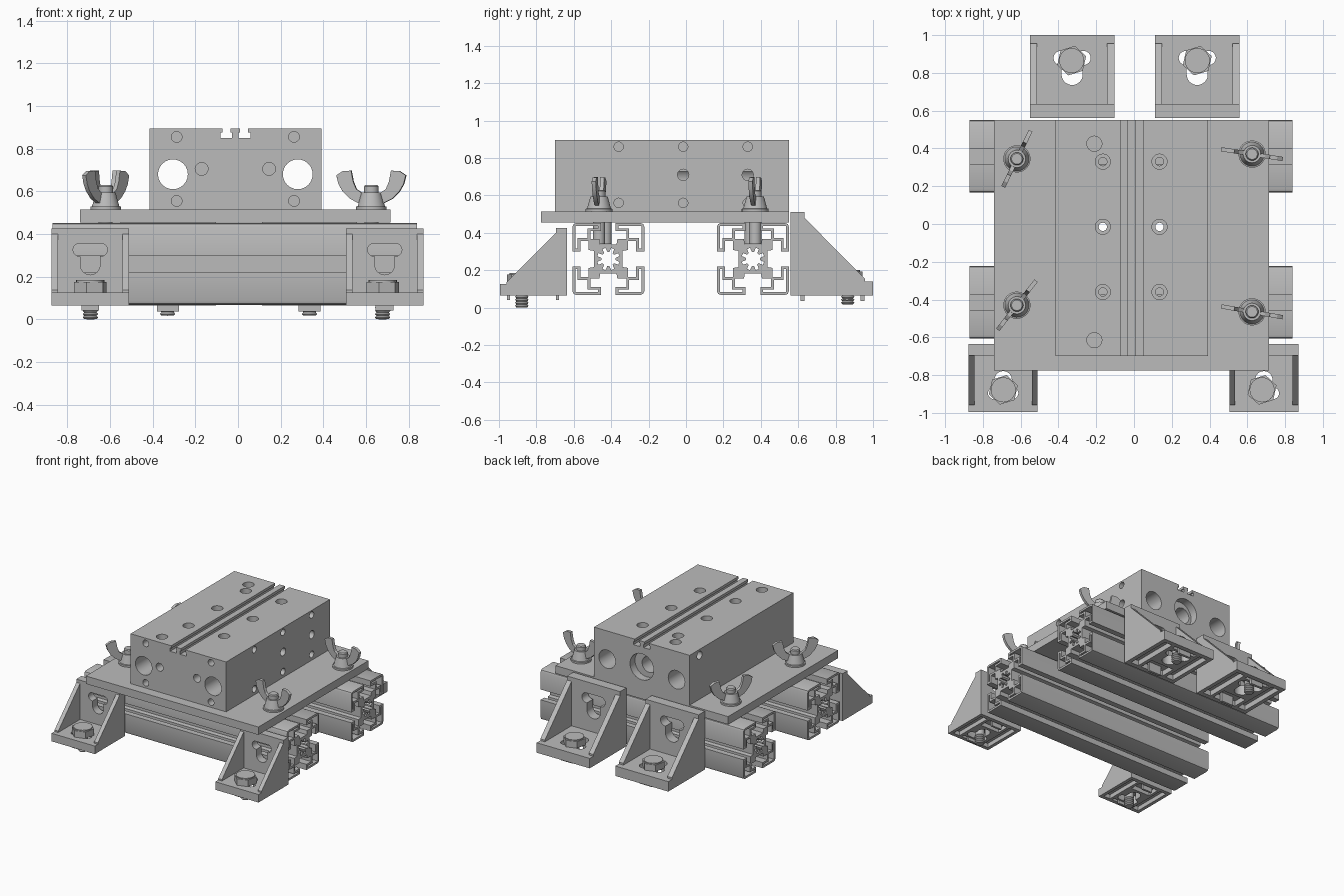
import bpy, bmesh, math
from mathutils import Matrix, Vector

cube = bpy.data.objects.get("Cube")
if cube:
    bpy.data.objects.remove(cube)

grey = bpy.data.materials.new("machined grey")
grey.use_nodes = True
grey.diffuse_color = (0.5, 0.5, 0.5, 1)
grey.node_tree.nodes["Principled BSDF"].inputs["Base Color"].default_value = (0.5, 0.5, 0.5, 1)

XZ = Matrix.Rotation(math.pi / 2, 4, 'X')            # outline in x, z; extruded along -y
YZ = Matrix(((0, 0, 1, 0), (1, 0, 0, 0), (0, 1, 0, 0), (0, 0, 0, 1)))  # outline in y, z
FLAT = Matrix.Identity(4)


def prism(bm, pts, lo, hi, mat=FLAT):
    """Extrude a 2D outline between two heights."""
    a = [bm.verts.new(mat @ Vector((x, y, lo))) for x, y in pts]
    b = [bm.verts.new(mat @ Vector((x, y, hi))) for x, y in pts]
    faces = [bm.faces.new(a[::-1]), bm.faces.new(b)]
    for i in range(len(a)):
        j = (i + 1) % len(a)
        faces.append(bm.faces.new((a[i], a[j], b[j], b[i])))
    bmesh.ops.recalc_face_normals(bm, faces=faces)


def rect(x0, x1, y0, y1):
    return [(x0, y0), (x1, y0), (x1, y1), (x0, y1)]


def circle(r, n=32, cx=0, cy=0, start=0, sweep=math.tau):
    return [(cx + r * math.cos(start + sweep * i / n), cy + r * math.sin(start + sweep * i / n))
            for i in range(n)]


def lathe(bm, profile, n=32):
    """Spin a radius, height profile about z; it starts and ends on the axis."""
    verts = [bm.verts.new((r, 0, z)) for r, z in profile]
    edges = [bm.edges.new(p) for p in zip(verts, verts[1:])]
    bmesh.ops.spin(bm, geom=verts + edges, cent=(0, 0, 0), axis=(0, 0, 1),
                   angle=math.tau, steps=n, use_merge=True)
    bmesh.ops.remove_doubles(bm, verts=bm.verts, dist=1e-5)
    bmesh.ops.recalc_face_normals(bm, faces=bm.faces)


def place(name, mesh, loc=(0, 0, 0), turn=0, scale=(1, 1, 1)):
    obj = bpy.data.objects.new(name, mesh)
    obj.location, obj.scale = loc, scale
    obj.rotation_euler.z = turn
    bpy.context.collection.objects.link(obj)
    return obj


def finish(bm, name):
    mesh = bpy.data.meshes.new(name)
    bm.to_mesh(mesh)
    bm.free()
    mesh.materials.append(grey)
    return mesh


def cut(obj, pts, lo, hi, mat=FLAT):
    """Subtract an extruded outline from an object."""
    bm = bmesh.new()
    prism(bm, pts, lo, hi, mat)
    cutter = place("cutter", finish(bm, "cutter"))
    cutter.hide_render = True
    mod = obj.modifiers.new("cut", 'BOOLEAN')
    mod.operation, mod.solver, mod.object = 'DIFFERENCE', 'EXACT', cutter
    graph = bpy.context.evaluated_depsgraph_get()
    mesh = bpy.data.meshes.new_from_object(obj.evaluated_get(graph))
    obj.modifiers.clear()
    obj.data = mesh
    bpy.data.objects.remove(cutter)


def drill(obj, point, direction, r, depth):
    turn = Vector(direction).to_track_quat('Z', 'Y').to_matrix().to_4x4()
    cut(obj, circle(r, 24), -0.02, depth, Matrix.Translation(point) @ turn)


# Main block with twin undercut grooves along the top
MID = -0.0125
half = [(0.403, 0.515), (0.403, 0.895), (0.06, 0.895), (0.06, 0.875), (0.07, 0.875),
        (0.07, 0.85), (0.0155, 0.85), (0.0155, 0.875), (0.022, 0.875), (0.022, 0.895)]
outline = [(MID + x, z) for x, z in half] + [(MID - x, z) for x, z in half[::-1]]
bm = bmesh.new()
prism(bm, outline, -0.55, 0.70, XZ)
block = place("main_block", finish(bm, "main_block"))
bm = bmesh.new()
prism(bm, rect(-0.74, 0.715, -0.775, 0.55), 0.455, 0.515)
plate = place("base_plate", finish(bm, "base_plate"))

for s in (-1, 1):
    drill(block, (MID + s * 0.2925, -0.70, 0.68), (0, 1, 0), 0.07, 1.3)
    drill(block, (MID + s * 0.158, -0.70, 0.705), (0, 1, 0), 0.03, 0.1)
    for z in (0.555, 0.855):
        drill(block, (MID + s * 0.275, -0.70, z), (0, 1, 0), 0.025, 0.12)
for y in (-0.36, -0.015, 0.33):
    for z in (0.56, 0.86):
        drill(block, (0.39, y, z), (-1, 0, 0), 0.025, 0.08)
    if y > -0.1:
        drill(block, (0.39, y, 0.71), (-1, 0, 0), 0.03, 0.06)
    for x in (-0.165, 0.135):
        drill(block, (x, y, 0.895), (0, 0, -1), 0.04, 0.04)
        drill(block, (x, y, 0.895), (0, 0, -1), 0.022, 0.5)
        drill(plate, (x, y, 0.515), (0, 0, -1), 0.023, 0.1)
for y in (-0.615, 0.425):
    drill(block, (-0.21, y, 0.895), (0, 0, -1), 0.04, 0.1)
drill(block, (-0.415, 0.43, 0.85), (1, 0, 0), 0.03, 0.1)
drill(block, (MID, 0.55, 0.70), (0, -1, 0), 0.1, 0.06)
drill(block, (MID - 0.02, 0.55, 0.70), (0, -1, 0), 0.06, 0.3)

# Slotted rails: one quarter of the section repeated four times, in millimetres
quarter = [(8, 4.5), (11, 5), (11, 10), (15.5, 10), (15.5, 4.1), (20, 4.1), (20, 18)]
quarter += [(19.4, 19.4)] + [(y, x) for x, y in quarter[::-1]]
chamber = [(17.1, 5.7), (18.4, 5.7), (18.4, 18.4), (5.7, 18.4), (5.7, 17.1),
           (11.6, 17.1), (11.6, 11.6), (17.1, 11.6)]


def spun(pts, k):
    for _ in range(k):
        pts = [(-y, x) for x, y in pts]
    return pts


core = []
for i in range(8):
    a = math.tau * i / 8
    core += [(r * math.cos(a + d), r * math.sin(a + d))
             for r, d in ((4, -0.15), (4, 0.15), (6.4, 0.25), (6.4, 0.53))]
loops = [sum((spun(quarter, k) for k in range(4)), []), core]
loops += [spun(chamber, k) for k in range(4)]
curve = bpy.data.curves.new("rail_section", 'CURVE')
curve.dimensions, curve.fill_mode = '2D', 'BOTH'
curve.extrude = 0.855
for loop in loops:
    spline = curve.splines.new('POLY')
    spline.points.add(len(loop) - 1)
    for p, (x, y) in zip(spline.points, loop):
        p.co = (x * 0.0096, y * 0.0096, 0, 1)
    spline.use_cyclic_u = True
source = place("rail_source", curve)
rail = bpy.data.meshes.new_from_object(source.evaluated_get(bpy.context.evaluated_depsgraph_get()))
bpy.data.objects.remove(source)
rail.materials.clear()
rail.materials.append(grey)
for name, y in (("front_rail", -0.415), ("back_rail", 0.358)):
    place(name, rail, (-0.015, y, 0.26)).rotation_euler = (0, math.pi / 2, 0)

# Angle bracket of unit size: wall at y = 0, foot reaching to y = 1
bm = bmesh.new()
prism(bm, [(0, 0), (1, 0), (1, 0.17), (0.17, 0.17), (0.17, 1), (0, 1)], -0.5, 0.5, YZ)
bracket = place("bracket", finish(bm, "bracket"))
wide = (circle(0.085, 12, 0.135, 0.725, -math.pi / 2, math.pi)
        + circle(0.085, 12, -0.135, 0.725, math.pi / 2, math.pi))
deep = [(0.125, 0.725), (-0.125, 0.725)] + circle(0.125, 16, 0, 0.525, math.pi, math.pi)
for slot in (wide, deep):
    cut(bracket, slot, -0.1, 0.3)
    cut(bracket, slot, -0.3, 0.1, XZ)
for pocket in (rect(0.28, 0.43, 0.08, 0.92), rect(-0.43, -0.28, 0.08, 0.92),
               rect(-0.22, 0.22, 0.08, 0.34), rect(-0.22, 0.22, 0.86, 0.92)):
    cut(bracket, pocket, -0.1, 0.09)
bm = bmesh.new()
bm.from_mesh(bracket.data)
for lo in (-0.5, 0.415):
    prism(bm, [(0.1, 0.1), (0.9, 0.1), (0.9, 0.2), (0.17, 0.93), (0.1, 0.93)], lo, lo + 0.085, YZ)
for y in (0.12, 0.85):
    prism(bm, rect(-0.115, 0.115, y, y + 0.045), -0.065, 0.12)
bracket_mesh = finish(bm, "bracket")
bpy.data.objects.remove(bracket)

# Hex bolt with ridged thread, origin under the head
bm = bmesh.new()
ridges = [(0.036 if i % 2 else 0.029, -0.125 + i * 0.008) for i in range(9)]
lathe(bm, [(0, -0.126)] + ridges + [(0.034, -0.05), (0.034, 0.01), (0, 0.01)], 24)
prism(bm, circle(0.08, 6, 0, 0, 0.3), 0, 0.05)
prism(bm, circle(0.066, 24), 0.045, 0.058)
bolt_mesh = finish(bm, "hex_bolt")

for name, x, y, turn, scale, bolt in (
        ("front_right", -0.6925, -0.635, math.pi, (0.365, 0.36, 0.36), (-0.692, -0.878, 0.126)),
        ("front_left", 0.6875, -0.635, math.pi, (0.365, 0.36, 0.36), (0.678, -0.878, 0.126)),
        ("back_right", -0.3275, 0.56, 0, (0.447, 0.44, 0.445), (-0.33, 0.865, 0.143)),
        ("back_left", 0.335, 0.56, 0, (0.447, 0.44, 0.445), (0.335, 0.865, 0.143))):
    place(name + "_bracket", bracket_mesh, (x, y, 0.065), turn, scale)
    place(name + "_bolt", bolt_mesh, bolt)

# Wing nut with its stud reaching down into the rail slot
bm = bmesh.new()
lathe(bm, [(0, -0.175), (0.033, -0.175), (0.033, 0), (0.072, 0), (0.072, 0.013), (0.064, 0.015),
           (0.046, 0.08), (0.034, 0.08), (0.034, 0.108), (0.028, 0.115), (0, 0.115)])
wing = [(0.03, 0.025), (0.06, 0.03), (0.1, 0.05), (0.135, 0.085), (0.155, 0.12), (0.165, 0.16),
        (0.135, 0.18), (0.095, 0.182), (0.085, 0.13), (0.07, 0.095), (0.04, 0.075)]
for s in (-1, 1):
    prism(bm, [(s * x, z) for x, z in wing], -0.011, 0.011, XZ)
nut_mesh = finish(bm, "wing_nut")
for name, x, y, angle in (("back_right", -0.62, 0.345, 64), ("front_right", -0.62, -0.43, 52),
                          ("back_left", 0.625, 0.37, -9), ("front_left", 0.625, -0.465, -10)):
    place(name + "_wing_nut", nut_mesh, (x, y, 0.515), math.radians(angle))

# Smooth round surfaces and keep machined edges sharp
bpy.ops.object.select_all(action='DESELECT')
for obj in bpy.context.collection.objects:
    if obj.type == 'MESH' and grey.name in obj.data.materials:
        obj.select_set(True)
        bpy.context.view_layer.objects.active = obj
bpy.ops.object.shade_smooth_by_angle(angle=math.radians(30))
